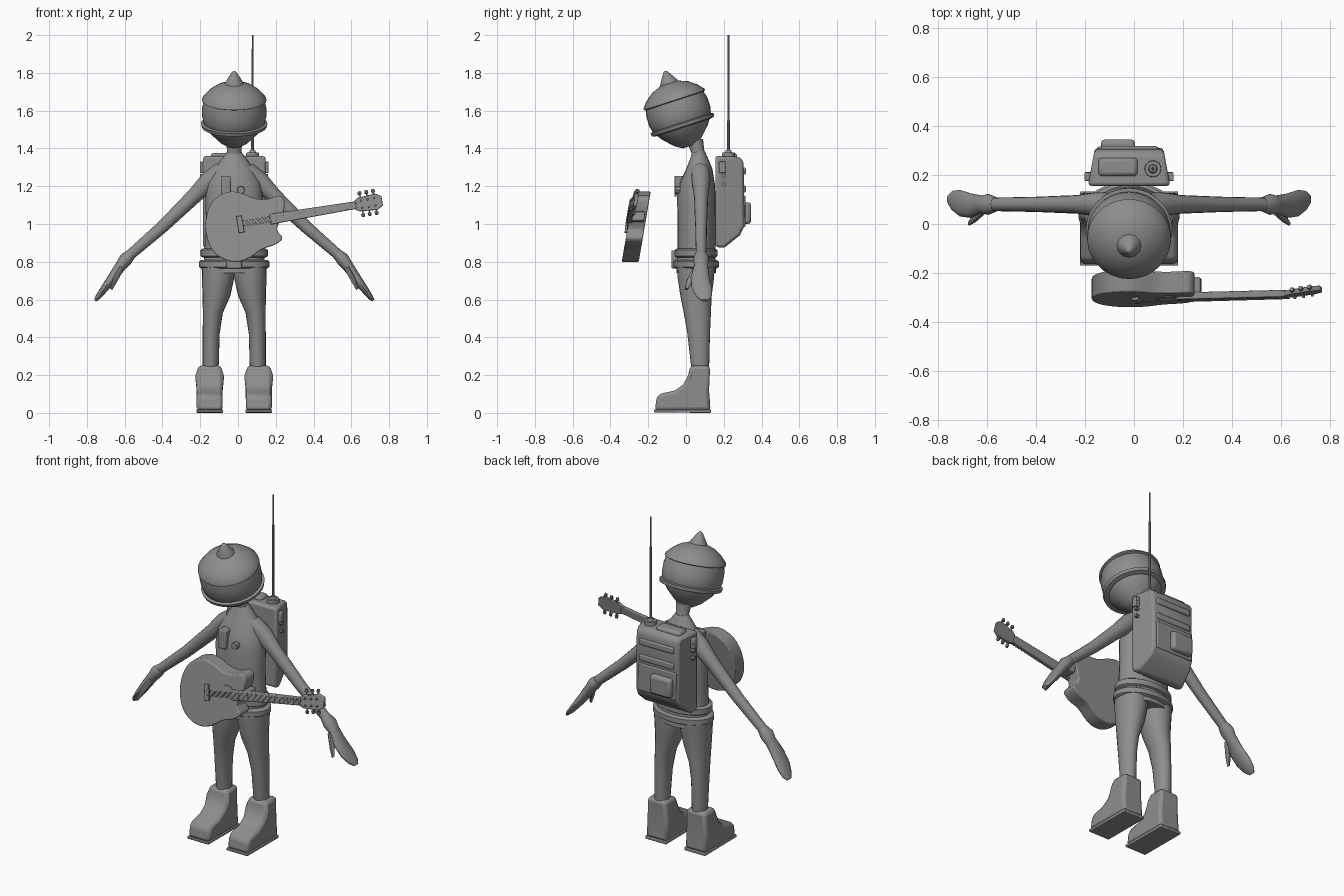
import bpy, bmesh, math
from mathutils import Vector

grey = bpy.data.materials.new("plain_grey")
grey.diffuse_color = (0.27, 0.27, 0.27, 1)
CX = -0.02  # body centre line
X, Y, Z = Vector((1, 0, 0)), Vector((0, 1, 0)), Vector((0, 0, 1))


def finish(name, bm, bevel=0.0, angle=40):
    bmesh.ops.recalc_face_normals(bm, faces=bm.faces)
    me = bpy.data.meshes.new(name)
    bm.to_mesh(me)
    bm.free()
    ob = bpy.data.objects.new(name, me)
    bpy.context.collection.objects.link(ob)
    me.materials.append(grey)
    if bevel:
        m = ob.modifiers.new("bevel", 'BEVEL')
        m.width, m.segments, m.limit_method = bevel, 2, 'ANGLE'
    bpy.ops.object.select_all(action='DESELECT')
    ob.select_set(True)
    bpy.context.view_layer.objects.active = ob
    bpy.ops.object.shade_smooth_by_angle(angle=math.radians(angle))
    return ob


def loft(name, rings, u=X, v=Y, n=20, angle=40):
    """Skin elliptical rings (centre, radius along u, radius along v)."""
    bm = bmesh.new()
    loops = []
    for c, a, b in rings:
        loops.append([bm.verts.new(Vector(c) + u * a * math.cos(t) + v * b * math.sin(t))
                      for t in (2 * math.pi * i / n for i in range(n))])
    for p, q in zip(loops, loops[1:]):
        for i in range(n):
            j = (i + 1) % n
            bm.faces.new((p[i], p[j], q[j], q[i]))
    bm.faces.new(loops[0])
    bm.faces.new(loops[-1])
    return finish(name, bm, angle=angle)


def prism(name, pts, f, d0, d1, bevel=0.0, angle=40):
    """Extrude a 2D outline between depths d0 and d1; f maps (a, b, depth) to space."""
    bm = bmesh.new()
    lo, hi = ([bm.verts.new(f(a, b, d)) for a, b in pts] for d in (d0, d1))
    n = len(pts)
    for i in range(n):
        j = (i + 1) % n
        bm.faces.new((lo[i], lo[j], hi[j], hi[i]))
    bm.faces.new(lo)
    bm.faces.new(hi)
    return finish(name, bm, bevel, angle)


def box(name, x0, x1, y0, y1, z0, z1, bevel=0.0):
    return prism(name, [(x0, z0), (x1, z0), (x1, z1), (x0, z1)],
                 lambda a, b, d: (a, d, b), y0, y1, bevel)


def rod(name, p, q, r0, r1, n=12):
    p, q = Vector(p), Vector(q)
    u = (q - p).orthogonal().normalized()
    return loft(name, [(p, r0, r0), (q, r1, r1)], u, (q - p).normalized().cross(u), n)


def smooth_outline(pts, steps=4):
    """Closed Catmull-Rom curve through the points."""
    out, n = [], len(pts)
    for i in range(n):
        a, b, c, d = (Vector(pts[(i + k) % n]) for k in (-1, 0, 1, 2))
        for s in range(steps):
            t = s / steps
            out.append(tuple(0.5 * (2 * b + (c - a) * t + (2 * a - 5 * b + 4 * c - d) * t * t
                                    + (3 * b - a - 3 * c + d) * t ** 3)))
    return out


# Head: bowl chin, bulging helmet, dome and spike on an axis tilted forward
tilt = math.radians(18)
axis = Vector((0, -math.sin(tilt), math.cos(tilt)))
across = Vector((0, math.cos(tilt), math.sin(tilt)))
base = Vector((CX, -0.02, 1.53))


def turned(name, prof, n=28, angle=40):
    return loft(name, [(base + axis * t, r, r) for t, r in prof], X, across, n, angle)


turned("head", [(-0.125, 0.035), (-0.10, 0.075), (-0.05, 0.125), (0, 0.16), (0.04, 0.17),
                (0.09, 0.17), (0.14, 0.158)])
turned("face_rim", [(-0.02, 0.15), (-0.015, 0.172), (0.003, 0.176), (0.008, 0.16)])
turned("hat_dome", [(0.125, 0.155), (0.132, 0.171), (0.142, 0.169), (0.175, 0.14), (0.205, 0.10),
                    (0.225, 0.05)])
turned("hat_spike", [(0.21, 0.055), (0.232, 0.047), (0.26, 0.03), (0.288, 0.012), (0.294, 0.003)], 12)

# Neck and torso
loft("neck", [((CX, 0.075, 1.31), 0.055, 0.045), ((CX, 0.065, 1.37), 0.036, 0.034),
              ((CX, 0.045, 1.45), 0.045, 0.045)])
loft("torso", [((CX, y, z), a, b) for z, y, a, b in (
    (0.74, 0.055, 0.165, 0.105), (0.87, 0.055, 0.157, 0.10), (1.0, 0.055, 0.15, 0.10),
    (1.14, 0.055, 0.152, 0.102), (1.22, 0.06, 0.14, 0.092), (1.29, 0.07, 0.105, 0.07),
    (1.34, 0.07, 0.07, 0.05), (1.385, 0.068, 0.036, 0.032))], n=24)

# Belt bands
for name, z0, z1, r in (("upper_belt", 0.822, 0.87, 0.178), ("lower_belt", 0.765, 0.81, 0.186)):
    loft(name, [((CX, 0.052, z), r - d, r - 0.064 - d) for z, d in (
        (z0, 0.012), (z0 + 0.008, 0), (z1 - 0.008, 0), (z1, 0.012))], n=24)
box("belt_buckle", CX - 0.04, CX + 0.04, -0.078, -0.05, 0.765, 0.86, 0.006)

# Chest panel and knob
box("chest_panel", -0.09, -0.04, -0.062, 0.0, 1.145, 1.255, 0.005)
rod("chest_knob", (0.015, 0.0, 1.18), (0.015, -0.058, 1.18), 0.024, 0.02, 8)

slope = Vector((0.7, 0, 0.714))
for s, side in ((-1, "right"), (1, "left")):
    def mir(rings):
        return [((CX + s * x, y, z), a, b) for x, y, z, a, b in rings]
    v = Vector((s * slope.x, 0, slope.z))
    # Arm, mitten and thumb
    loft(side + "_arm", mir([(0.06, 0.075, 1.285, 0.05, 0.05), (0.13, 0.08, 1.23, 0.05, 0.052),
                             (0.21, 0.08, 1.15, 0.038, 0.041), (0.38, 0.08, 0.985, 0.031, 0.033),
                             (0.57, 0.08, 0.82, 0.027, 0.027)]), Y, v, 16)
    loft(side + "_hand", mir([(0.545, 0.08, 0.842, 0.03, 0.028), (0.575, 0.08, 0.812, 0.043, 0.036),
                              (0.60, 0.08, 0.78, 0.036, 0.03), (0.645, 0.075, 0.715, 0.05, 0.026),
                              (0.69, 0.085, 0.655, 0.054, 0.02), (0.72, 0.095, 0.615, 0.04, 0.015),
                              (0.737, 0.10, 0.595, 0.018, 0.008)]), Y, v, 16)
    loft(side + "_thumb", mir([(0.595, 0.055, 0.77, 0.018, 0.016), (0.63, 0.025, 0.705, 0.02, 0.015),
                               (0.652, 0.002, 0.655, 0.009, 0.008)]), Y, v, 10)
    # Leg
    loft(side + "_leg", mir([(0.085, 0.052, 0.80, 0.088, 0.10), (0.085, 0.052, 0.72, 0.086, 0.097),
                             (0.094, 0.053, 0.62, 0.074, 0.083), (0.113, 0.06, 0.53, 0.053, 0.072),
                             (0.122, 0.067, 0.42, 0.045, 0.06), (0.125, 0.076, 0.22, 0.042, 0.046)]))
    # Boot and sole
    cx = CX + s * 0.13

    def boot_map(a, b, d):
        w = 0.95 if b > 0.2 else 1.06
        return (cx + d * w, a, b)
    prism(side + "_boot", [(-0.165, 0.012), (-0.155, 0.085), (-0.13, 0.103), (-0.06, 0.118),
                           (-0.015, 0.15), (0.012, 0.20), (0.022, 0.25), (0.128, 0.25),
                           (0.122, 0.12), (0.13, 0.012)], boot_map, -0.065, 0.065, 0.018)
    prism(side + "_sole", [(-0.168, 0.002), (-0.17, 0.018), (0.133, 0.018), (0.133, 0.0)],
          boot_map, -0.066, 0.066, 0.004)
    # Backpack side tab and buttons
    tx = CX + s * 0.168
    box(side + "_pack_tab", tx - 0.014, tx + 0.014, 0.175, 0.21, 1.27, 1.33, 0.005)
    for k in range(3):
        z = 1.21 + 0.045 * k
        rod(side + "_pack_button", (CX + s * 0.15, 0.2, z), (CX + s * 0.18, 0.2, z), 0.011, 0.011, 8)


# Backpack: side outline, narrower towards the back
def pack_map(a, b, d):
    return (CX + d * (1 - (a - 0.155) * 1.1), a, b)


prism("backpack", [(0.155, 0.88), (0.20, 0.872), (0.285, 0.94), (0.31, 0.99), (0.305, 1.33),
                   (0.285, 1.355), (0.155, 1.36)], pack_map, -0.168, 0.168, 0.014)
box("pack_pocket", -0.135, 0.005, 0.29, 0.345, 1.0, 1.115, 0.016)
box("pack_pocket_frame", -0.15, 0.10, 0.29, 0.315, 0.985, 1.15, 0.006)
for z in (1.185, 1.28):
    box("pack_vent", CX - 0.115, CX + 0.115, 0.295, 0.317, z - 0.018, z + 0.018, 0.006)
box("pack_top_handle", -0.145, 0.015, 0.195, 0.27, 1.34, 1.376, 0.015)

# Antenna with knob
rod("antenna_knob", (0.077, 0.225, 1.35), (0.077, 0.225, 1.378), 0.035, 0.033, 14)
rod("antenna_cap", (0.077, 0.225, 1.375), (0.077, 0.225, 1.392), 0.02, 0.014, 12)
rod("antenna_lower", (0.077, 0.225, 1.38), (0.077, 0.225, 1.82), 0.007, 0.006, 8)
rod("antenna_upper", (0.077, 0.225, 1.82), (0.077, 0.225, 2.0), 0.0045, 0.004, 8)


# Guitar, leaning so that its top is further back; depth 0 is the front plane
def guitar(a, b, d):
    return Vector((a, -0.34 + (b - 0.8) * 0.17 + d, b))


body = smooth_outline([(-0.165, 1.05), (-0.125, 1.13), (-0.05, 1.17), (0.02, 1.163), (0.09, 1.135),
                       (0.16, 1.132), (0.215, 1.15), (0.245, 1.125), (0.24, 1.06), (0.215, 1.0),
                       (0.208, 0.965), (0.236, 0.925), (0.195, 0.89), (0.125, 0.865),
                       (0.06, 0.82), (0.0, 0.80), (-0.07, 0.81), (-0.135, 0.86), (-0.17, 0.95)], 3)
prism("guitar_body", body, guitar, 0, 0.09, 0.006)

# Neck frame: a runs along the neck from the sound hole, b across it
ang = math.radians(9.4)
ca, sa = math.cos(ang), math.sin(ang)


def along(a, b, d):
    return guitar(0.14 + a * ca - b * sa, 1.02 + a * sa + b * ca, d)


disc = [(0.05 * math.cos(t * math.pi / 10), 0.05 * math.sin(t * math.pi / 10)) for t in range(20)]
prism("sound_hole", disc, along, -0.004, 0.004)
prism("guitar_bridge", [(-0.145, -0.045), (-0.115, -0.045), (-0.115, 0.045), (-0.145, 0.045)],
      along, -0.012, 0.004, 0.003)
prism("guitar_neck", [(0.03, -0.028), (0.49, -0.02), (0.49, 0.02), (0.03, 0.028)],
      along, -0.010, 0.018, 0.004)
prism("neck_heel", [(0.09, -0.026), (0.135, -0.024), (0.135, 0.024), (0.09, 0.026)],
      along, 0.0, 0.08, 0.006)
for k in range(13):
    a = 0.08 + 0.41 * (1 - 0.88 ** k) / (1 - 0.88 ** 13)
    prism("fret", [(a, -0.02), (a + 0.004, -0.02), (a + 0.004, 0.02), (a, 0.02)], along, -0.013, -0.005)
for k in range(6):
    b = -0.015 + 0.006 * k
    rod("string", along(-0.13, b, -0.014), along(0.5, b, -0.014), 0.001, 0.001, 4)


# Headstock bends back a little
def head_map(a, b, d):
    return along(a, b, d + (a - 0.48) * 0.12)


prism("headstock", [(0.48, -0.02), (0.505, -0.036), (0.60, -0.044), (0.632, -0.025), (0.632, 0.025),
                    (0.60, 0.044), (0.505, 0.036), (0.48, 0.02)], head_map, -0.008, 0.012, 0.003)
for s in (-1, 1):
    for k in range(3):
        a = 0.52 + 0.036 * k
        rod("peg_shaft", head_map(a, s * 0.03, 0.006), head_map(a, s * 0.056, 0.006), 0.004, 0.004, 6)
        rod("peg_knob", head_map(a, s * 0.052, 0.006), head_map(a, s * 0.068, 0.006), 0.011, 0.008, 8)
        rod("peg_post", head_map(a, s * 0.02, 0), head_map(a, s * 0.02, -0.02), 0.006, 0.005, 8)
